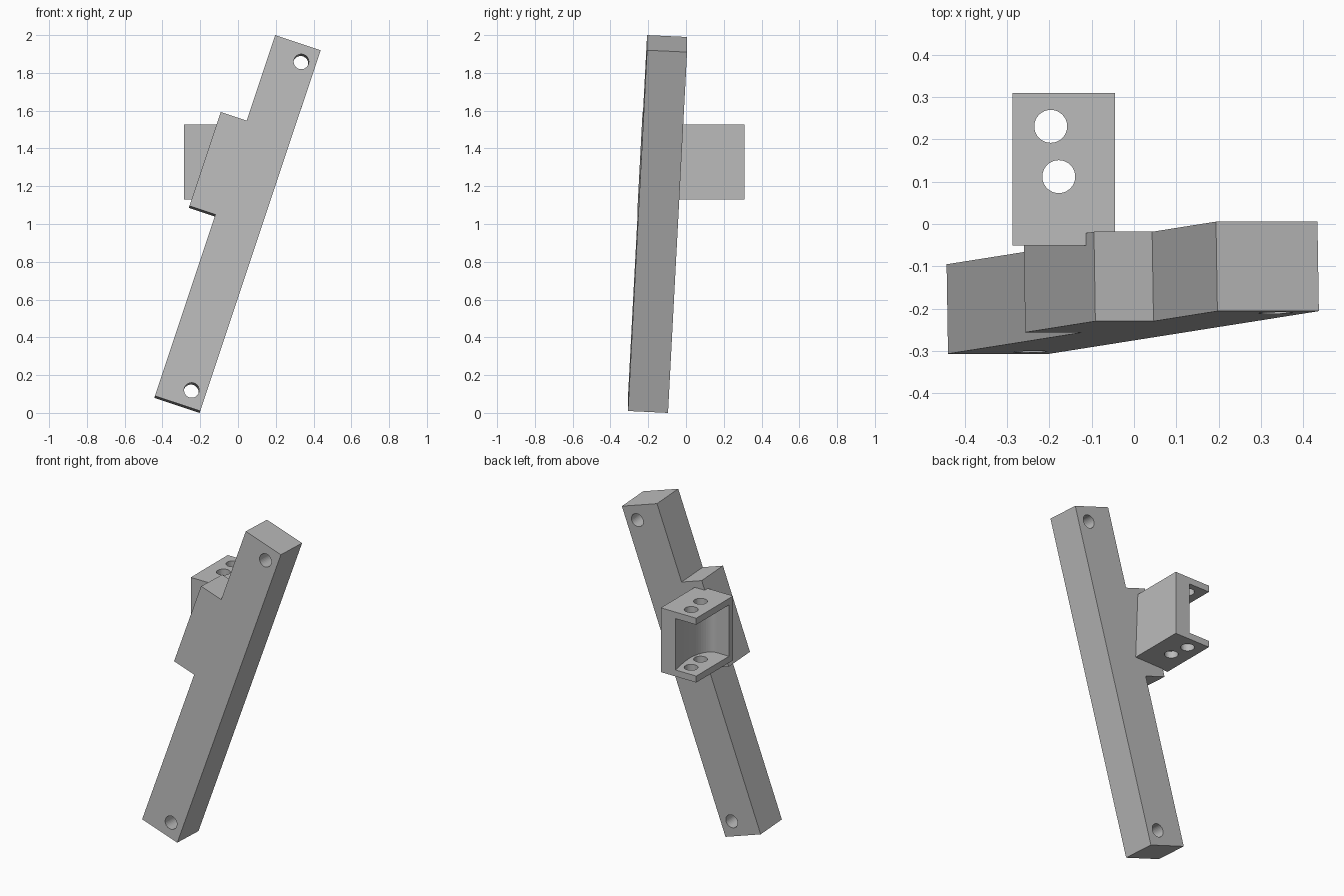
import bpy
import bmesh
from math import sin, cos, pi, radians
from mathutils import Matrix, Vector

old = bpy.data.objects.get("Cube")
if old:
    bpy.data.objects.remove(old, do_unlink=True)

grey = bpy.data.materials.new("plain grey")
grey.use_nodes = True
colour = (0.5, 0.5, 0.5, 1)
grey.diffuse_color = colour
grey.node_tree.nodes["Principled BSDF"].inputs["Base Color"].default_value = colour


def arc(cx, cy, rx, ry, start, end, n):
    angles = [radians(start + (end - start) * i / n) for i in range(n + 1)]
    return [(cx + rx * cos(a), cy + ry * sin(a)) for a in angles]


def slab(name, outline, holes, depth, matrix):
    """Extrude an outline with round holes (x, y, radius) about its mid plane."""
    curve = bpy.data.curves.new(name, 'CURVE')
    curve.dimensions = '2D'
    curve.fill_mode = 'BOTH'
    curve.extrude = depth / 2
    loops = [outline] + [arc(x, y, r, r, 0, 360, 32)[:-1] for x, y, r in holes]
    for loop in loops:
        spline = curve.splines.new('POLY')
        spline.points.add(len(loop) - 1)
        for point, (x, y) in zip(spline.points, loop):
            point.co = (x, y, 0, 1)
        spline.use_cyclic_u = True
    temp = bpy.data.objects.new(name + " outline", curve)
    bpy.context.collection.objects.link(temp)
    bpy.context.view_layer.update()
    graph = bpy.context.evaluated_depsgraph_get()
    mesh = bpy.data.meshes.new_from_object(temp.evaluated_get(graph))
    bpy.data.objects.remove(temp, do_unlink=True)
    # Weld the caps to the sides and place the part
    bm = bmesh.new()
    bm.from_mesh(mesh)
    bmesh.ops.remove_doubles(bm, verts=bm.verts, dist=0.0001)
    bm.transform(matrix)
    bmesh.ops.recalc_face_normals(bm, faces=bm.faces)
    for face in bm.faces:
        face.smooth = False
    bm.to_mesh(mesh)
    bm.free()
    mesh.name = name
    mesh.materials.clear()
    mesh.materials.append(grey)
    part = bpy.data.objects.new(name, mesh)
    bpy.context.collection.objects.link(part)
    return part


# Leaning bar with a side tab and a bolt hole at each end
width, length, thick = 0.253, 2.016, 0.212
tab, tab_low, tab_high = -0.145, 1.013, 1.538
across = Vector((0.949, 0, -0.316)).normalized()
along = Vector((0.316, 0.05, 0.947)).normalized()
front = across.cross(along).normalized()
origin = Vector((-0.44, -0.307, 0.09)) - front * thick / 2
frame = Matrix((across, along, front)).transposed().to_4x4()
frame.translation = origin
bar = [(0, 0), (width, 0), (width, length), (0, length),
       (0, tab_high), (tab, tab_high), (tab, tab_low), (0, tab_low)]
slab("leaning_bar", bar, [(0.175, 0.09, 0.04), (0.175, 1.926, 0.04)], thick, frame)

# Bracket behind the bar: two drilled plates joined by a curved corner wall
x0, x1, y0, y1 = -0.287, -0.045, -0.051, 0.31
low, high, plate = 1.13, 1.527, 0.04
rect = [(x0, y0), (x1, y0), (x1, y1), (x0, y1)]
pin_holes = [(-0.197, 0.231, 0.039), (-0.178, 0.112, 0.039)]
for name, z in (("bracket_bottom_plate", low + plate / 2),
                ("bracket_top_plate", high - plate / 2)):
    slab(name, rect, pin_holes, plate, Matrix.Translation((0, 0, z)))

inner = arc(-0.2, 0.14, 0.08, 0.15, 0, -90, 12)
wall = [(x0, y0), (x1, y0), (x1, y1), (-0.147, y1), (-0.125, 0.2)] + inner + [(x0, -0.01)]
slab("bracket_wall", wall, [], high - low - 2 * plate,
     Matrix.Translation((0, 0, (low + high) / 2)))
